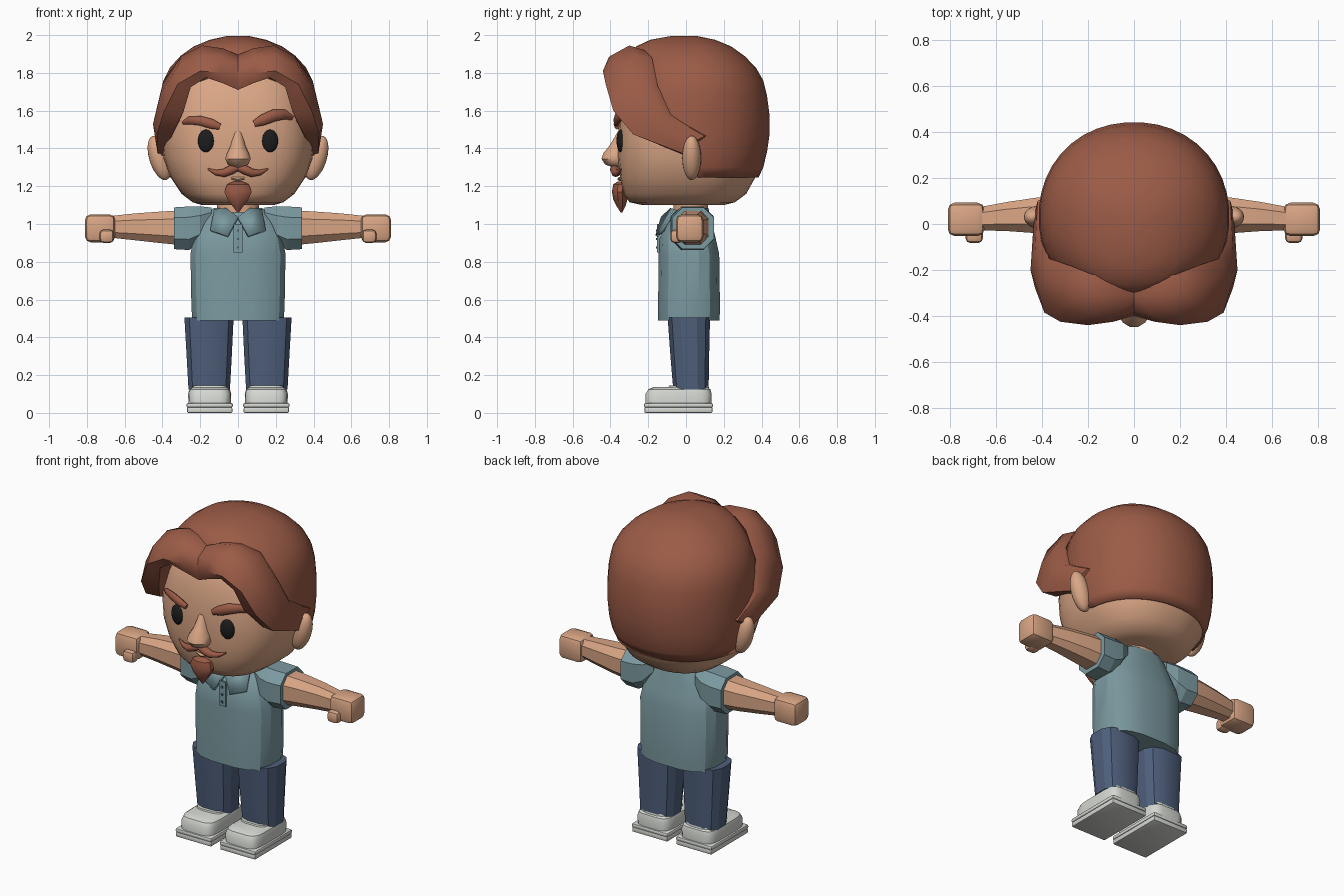
import bpy, bmesh, math
from mathutils import Vector, Matrix

if "Cube" in bpy.data.objects:
    bpy.data.objects.remove(bpy.data.objects["Cube"])


def mat(name, r, g, b):
    m = bpy.data.materials.new(name)
    m.diffuse_color = (r, g, b, 1)
    m.use_nodes = True
    m.node_tree.nodes["Principled BSDF"].inputs["Base Color"].default_value = m.diffuse_color
    return m


SKIN = mat("skin", 0.70, 0.38, 0.235)
HAIR = mat("auburn hair", 0.33, 0.105, 0.062)
SHIRT = mat("teal shirt", 0.20, 0.325, 0.355)
JEANS = mat("denim", 0.078, 0.115, 0.20)
SHOE = mat("off white", 0.66, 0.68, 0.64)
BLACK = mat("black", 0.012, 0.012, 0.013)
BUTTON = mat("dark teal", 0.07, 0.12, 0.14)


def finish(name, bm, m, angle=35):
    bmesh.ops.recalc_face_normals(bm, faces=bm.faces)
    me = bpy.data.meshes.new(name)
    bm.to_mesh(me)
    bm.free()
    me.materials.append(m)
    me.shade_smooth()
    me.set_sharp_from_angle(angle=math.radians(angle))
    ob = bpy.data.objects.new(name, me)
    bpy.context.collection.objects.link(ob)
    return ob


def mirror(ob):
    """Mirrored copy across x = 0."""
    md = ob.modifiers.new("mirror", 'MIRROR')
    md.use_clip = False
    md.use_mirror_merge = False
    return ob


def loft(name, rings, m, angle=35, caps=(True, True)):
    """Skin a list of equally sized closed rings of points."""
    bm = bmesh.new()
    vs = [[bm.verts.new(p) for p in r] for r in rings]
    n = len(vs[0])
    for a, b in zip(vs, vs[1:]):
        for i in range(n):
            j = (i + 1) % n
            bm.faces.new((a[i], a[j], b[j], b[i]))
    for ring, on in zip((vs[0], vs[-1]), caps):
        if on:
            bm.faces.new(ring)
    return finish(name, bm, m, angle)


def ring(z, cx, rx, yf, yb, e=2.0, n=32, eb=None, cy=None):
    """Horizontal superellipse reaching from yf (front) to yb (back)."""
    cy = (yf + yb) / 2 if cy is None else cy
    pts = []
    for i in range(n):
        a = 2 * math.pi * (i + 0.5) / n
        c, s = math.cos(a), math.sin(a)
        k = 2 / (e if s < 0 else (eb or e))
        pts.append((cx + rx * math.copysign(abs(c) ** k, c),
                    cy + (yb - cy if s > 0 else cy - yf) * math.copysign(abs(s) ** k, s), z))
    return pts


def limb_ring(x, y0, y1, z0, z1, e=2.6, n=8):
    """Vertical ring across the x axis."""
    return [(x, q[0], q[1]) for q in ring(0, (y0 + y1) / 2, (y1 - y0) / 2, z0, z1, e, n)]


def box(name, c, size, m, bevel=0.0, seg=2, rot=None):
    bm = bmesh.new()
    bmesh.ops.create_cube(bm, size=1)
    bmesh.ops.scale(bm, vec=size, verts=bm.verts)
    if bevel:
        bmesh.ops.bevel(bm, geom=bm.edges[:], offset=bevel, segments=seg, affect='EDGES', profile=0.5)
    if rot:
        bmesh.ops.transform(bm, matrix=rot, verts=bm.verts)
    bmesh.ops.translate(bm, vec=c, verts=bm.verts)
    return finish(name, bm, m)


def blob(name, c, r, m, rot=None):
    bm = bmesh.new()
    bmesh.ops.create_uvsphere(bm, u_segments=20, v_segments=12, radius=1)
    mx = Matrix.Translation(c) @ (rot or Matrix()) @ Matrix.Diagonal((*r, 1))
    bmesh.ops.transform(bm, matrix=mx, verts=bm.verts)
    return finish(name, bm, m)


def strand(name, path, m, depth=0.7, n=8):
    """Tapered tube following (x, y, z, radius) points across the face."""
    rings = []
    for i, (x, y, z, r) in enumerate(path):
        a, b = path[max(i - 1, 0)], path[min(i + 1, len(path) - 1)]
        t = Vector((b[0] - a[0], 0, b[2] - a[2])).normalized()
        nrm = Vector((-t.z, 0, t.x))
        rings.append([Vector((x, y, z)) + nrm * r * math.cos(2 * math.pi * k / n)
                      + Vector((0, r * depth * math.sin(2 * math.pi * k / n), 0)) for k in range(n)])
    return loft(name, rings, m, 45)


# Head
head = [(1.10, .19, -.23, .20), (1.115, .24, -.30, .26), (1.16, .30, -.33, .32),
        (1.25, .36, -.35, .37), (1.35, .395, -.36, .395), (1.45, .405, -.36, .41),
        (1.55, .40, -.355, .41), (1.65, .38, -.335, .39), (1.75, .35, -.30, .36),
        (1.85, .27, -.22, .28), (1.93, .12, -.08, .12)]
loft("head", [ring(z, 0, rx, f, b, 2.8, 40, 2.2, .03) for z, rx, f, b in head], SKIN, 50)

# Hair cap: closed dome trimmed by a slanted plane along the hairline
cap = [(1.245, .375, -.33, .385), (1.30, .395, -.34, .41), (1.38, .41, -.345, .43),
       (1.47, .415, -.345, .443), (1.58, .415, -.345, .443), (1.68, .41, -.34, .43),
       (1.76, .395, -.33, .41), (1.83, .36, -.315, .37), (1.89, .305, -.30, .31),
       (1.94, .235, -.265, .24), (1.975, .15, -.19, .155), (1.995, .06, -.08, .06)]
hair = loft("hair_cap", [ring(z, 0, rx, f, b, 2.2, 40, 2.1, .03) for z, rx, f, b in cap],
            HAIR, 50, (False, True))
bm = bmesh.new()
bm.from_mesh(hair.data)
bmesh.ops.bisect_plane(bm, geom=bm.verts[:] + bm.edges[:] + bm.faces[:],
                       plane_co=(0, .06, 1.25), plane_no=(0, .53, .36), clear_inner=True)
bm.to_mesh(hair.data)
bm.free()
sol = hair.modifiers.new("thickness", 'SOLIDIFY')
sol.thickness, sol.offset = 0.03, -1

# Swept fringe, parted in the middle, from the parting back to the ear
fringe = [
    [(0, -.22, 1.87), (0, -.31, 1.895), (0, -.385, 1.85), (0, -.40, 1.77), (0, -.38, 1.71), (0, -.28, 1.72)],
    [(.08, -.22, 1.91), (.08, -.31, 1.93), (.09, -.41, 1.88), (.09, -.425, 1.80), (.08, -.40, 1.745), (.08, -.28, 1.75)],
    [(.18, -.22, 1.92), (.19, -.30, 1.945), (.20, -.40, 1.89), (.20, -.44, 1.81), (.17, -.41, 1.775), (.17, -.28, 1.78)],
    [(.28, -.18, 1.88), (.30, -.26, 1.89), (.32, -.37, 1.83), (.32, -.425, 1.74), (.25, -.40, 1.725), (.25, -.26, 1.73)],
    [(.37, -.15, 1.73), (.395, -.21, 1.76), (.41, -.31, 1.69), (.39, -.385, 1.60), (.29, -.355, 1.59), (.29, -.22, 1.62)],
    [(.39, -.07, 1.58), (.43, -.11, 1.58), (.45, -.20, 1.53), (.43, -.28, 1.475), (.35, -.26, 1.47), (.33, -.17, 1.50)],
    [(.38, .12, 1.47), (.42, .10, 1.465), (.435, .03, 1.43), (.425, -.02, 1.375), (.40, -.02, 1.37), (.36, .04, 1.40)]]
mirror(loft("fringe", fringe, HAIR, 48))

# Ears, eyes, nose
mirror(blob("ear", (.415, .03, 1.35), (.055, .05, .122), SKIN, Matrix.Rotation(.3, 4, 'Y')))
mirror(blob("eye", (.17, -.345, 1.44), (.043, .022, .06), BLACK, Matrix.Rotation(.2, 4, 'Z')))
nose = [(1.30, .025, -.39), (1.315, .055, -.43), (1.345, .07, -.45), (1.375, .06, -.44),
        (1.41, .042, -.41), (1.45, .032, -.385), (1.49, .022, -.362)]
loft("nose", [ring(z, 0, r, f, -.30, 2, 12) for z, r, f in nose], SKIN, 50)

# Brows, moustache and pointed beard
strand("brow_raised", [(.085, -.365, 1.53, .017), (.13, -.365, 1.55, .029), (.19, -.355, 1.575, .032),
                       (.25, -.325, 1.58, .026), (.29, -.29, 1.56, .012)], HAIR)
strand("brow_low", [(-.095, -.365, 1.515, .016), (-.14, -.365, 1.53, .026), (-.20, -.35, 1.547, .025),
                    (-.26, -.32, 1.548, .02), (-.295, -.29, 1.535, .01)], HAIR)
mirror(strand("moustache", [(0, -.375, 1.295, .014), (.035, -.378, 1.288, .025), (.075, -.372, 1.27, .022),
                            (.115, -.36, 1.272, .015), (.16, -.345, 1.292, .004)], HAIR, 1.0))
beard = [(1.225, .025, -.36, -.33), (1.21, .06, -.385, -.31), (1.17, .076, -.392, -.31),
         (1.13, .058, -.385, -.31), (1.095, .03, -.368, -.32), (1.06, .004, -.345, -.338)]
loft("beard", [ring(z, 0, r, f, b, 2, 10) for z, r, f, b in beard], HAIR)
strand("lower_lip", [(-.035, -.345, 1.243, .006), (0, -.35, 1.238, .011), (.035, -.345, 1.243, .006)], SKIN, 1.2)

# Neck and shirt body
loft("neck", [ring(z, 0, .115, -.07, .12, 2.2, 12) for z in (.98, 1.13)], SKIN)
body = [(.49, .245, -.15, .18), (.56, .25, -.15, .182), (.84, .255, -.147, .178),
        (.92, .24, -.143, .16), (1.0, .20, -.115, .14), (1.06, .165, -.07, .125), (1.085, .13, -.04, .12)]
loft("shirt", [ring(z, 0, r, f, b, 2.9, 16) for z, r, f, b in body], SHIRT, 25)

# Sleeves, arms, hands, thumbs
sleeve = [(.14, -.05, .12, .98, 1.09), (.20, -.085, .15, .89, 1.10), (.26, -.09, .155, .855, 1.10), (.34, -.08, .155, .86, 1.095)]
mirror(loft("sleeve", [limb_ring(*s) for s in sleeve], SHIRT, 20))
arm = [(.28, -.06, .13, .88, 1.08), (.42, -.045, .12, .895, 1.07), (.55, -.035, .10, .91, 1.06), (.68, -.03, .075, .925, 1.045)]
mirror(loft("arm", [limb_ring(*s) for s in arm], SKIN, 20))
mirror(box("hand", (.73, .02, .977), (.16, .145, .148), SKIN, .03))
mirror(box("thumb", (.695, -.05, .935), (.075, .065, .07), SKIN, .02))

# Collar flaps, placket and buttons
bm = bmesh.new()
flap = [(.0, -.125, 1.035), (.055, -.155, .935), (.145, -.125, .965), (.125, -.055, 1.075), (.06, -.075, 1.08)]
bm.faces.new([bm.verts.new(p) for p in flap])
collar = finish("collar", bm, SHIRT)
s = collar.modifiers.new("thickness", 'SOLIDIFY')
s.thickness, s.offset = .018, 0
mirror(collar)
box("placket", (0, -.147, .925), (.045, .012, .15), SHIRT)
for z in (.875, .92, .965):
    box("button", (0, -.155, z), (.012, .008, .012), BUTTON)

# Trouser legs
leg = [(.125, .04, .265, -.07, .122), (.30, .03, .275, -.085, .125), (.505, .02, .287, -.10, .13)]
mirror(loft("trouser_leg", [ring(z, (a + b) / 2, (b - a) / 2, f, k, 2.8, 12) for z, a, b, f, k in leg], JEANS, 25))

# Shoes: sole, welt, upper and ankle opening
mirror(box("sole", (.15, -.04, .015), (.24, .36, .03), SHOE, .007))
mirror(box("welt", (.15, -.04, .04), (.245, .365, .026), SHOE, .01))
upper = [(.045, .225, -.215, .135), (.10, .23, -.215, .137), (.125, .215, -.20, .13), (.137, .18, -.17, .115)]
mirror(loft("shoe_upper", [ring(z, .15, w / 2, f, b, 5, 20) for z, w, f, b in upper], SHOE))
loft_top = [(.12, .19, -.10, .125), (.145, .18, -.09, .12)]
mirror(loft("shoe_tongue", [ring(z, .15, w / 2, f, b, 4, 16) for z, w, f, b in loft_top], SHOE))
